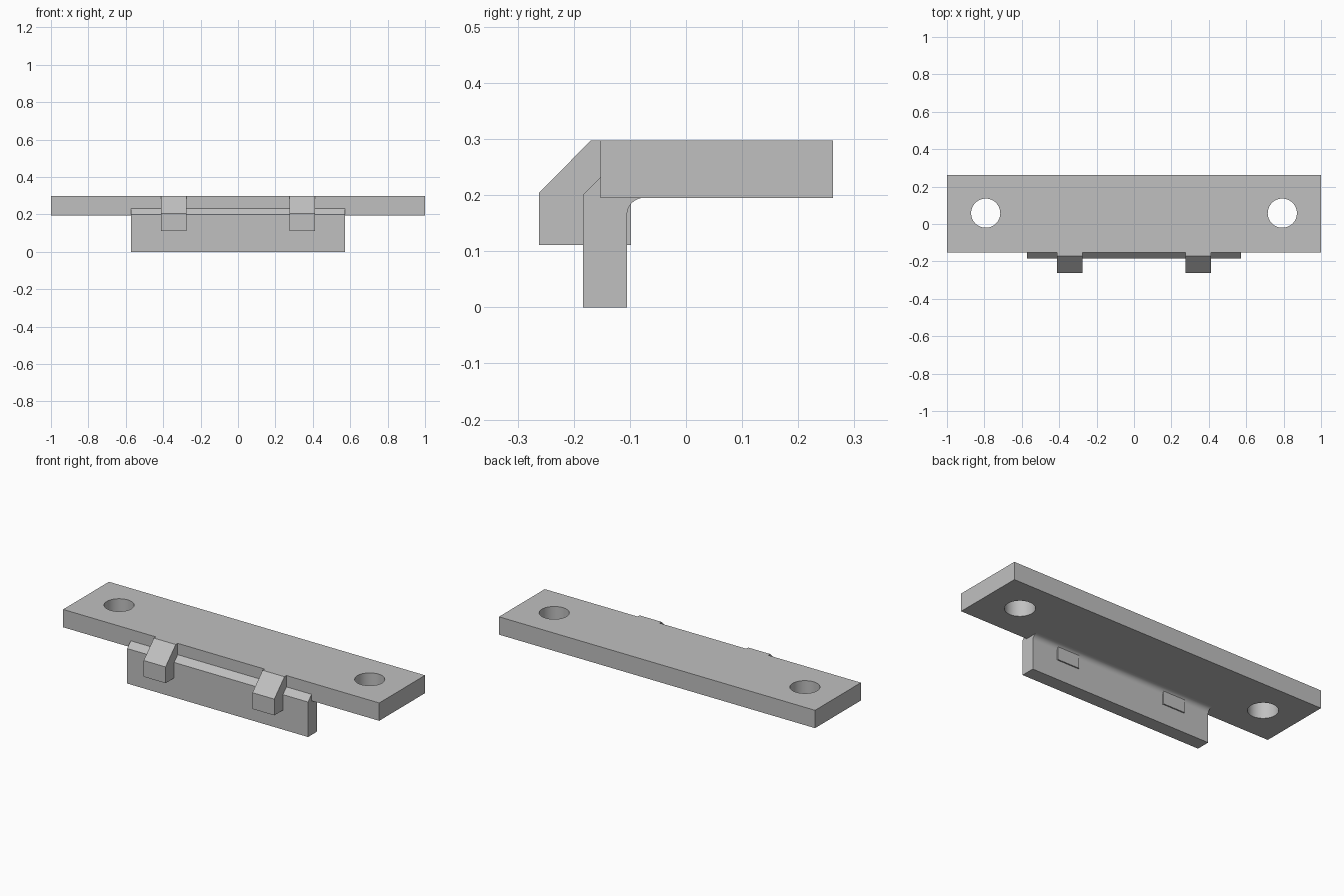
import bpy, bmesh, math

cube = bpy.data.objects.get("Cube")
if cube:
    bpy.data.objects.remove(cube)

# Single grey finish
grey = bpy.data.materials.new("plain grey")
grey.use_nodes = True
colour = (0.53, 0.53, 0.53, 1)
grey.diffuse_color = colour
grey.node_tree.nodes["Principled BSDF"].inputs["Base Color"].default_value = colour

# Shared levels: plate underside, plate top, plate front edge
LOW, TOP, EDGE = 0.195, 0.297, -0.152


def extrude_profile(name, points, x0, x1):
    """Extrude a (y, z) outline along x."""
    bm = bmesh.new()
    face = bm.faces.new([bm.verts.new((x0, y, z)) for y, z in points])
    out = bmesh.ops.extrude_face_region(bm, geom=[face])
    verts = [v for v in out["geom"] if isinstance(v, bmesh.types.BMVert)]
    bmesh.ops.translate(bm, verts=verts, vec=(x1 - x0, 0, 0))
    bmesh.ops.recalc_face_normals(bm, faces=bm.faces)
    mesh = bpy.data.meshes.new(name)
    bm.to_mesh(mesh)
    bm.free()
    mesh.materials.append(grey)
    obj = bpy.data.objects.new(name, mesh)
    bpy.context.collection.objects.link(obj)
    return obj


def smooth(obj):
    bpy.ops.object.select_all(action="DESELECT")
    obj.select_set(True)
    bpy.context.view_layer.objects.active = obj
    bpy.ops.object.shade_smooth_by_angle(angle=math.radians(30))


# Mounting plate with two screw holes
plate = extrude_profile(
    "mounting_plate", [(EDGE, LOW), (0.262, LOW), (0.262, TOP), (EDGE, TOP)], -1, 1)
for side in (-1, 1):
    bpy.ops.mesh.primitive_cylinder_add(
        vertices=64, radius=0.078, depth=0.5, location=(side * 0.793, 0.058, 0.25))
    cutter = bpy.context.object
    cutter.name = "hole_cutter"
    cutter.data.materials.append(grey)
    hole = plate.modifiers.new("screw_hole", "BOOLEAN")
    hole.operation = "DIFFERENCE"
    hole.solver = "EXACT"
    hole.object = cutter
    bpy.context.view_layer.objects.active = plate
    bpy.ops.object.modifier_apply(modifier=hole.name)
    bpy.data.objects.remove(cutter)
smooth(plate)

# Hanging flange: bevelled front lip, rounded fillet behind
BACK, R = -0.105, 0.03
fillet = [(BACK + R - R * math.cos(a), LOW - R + R * math.sin(a))
          for a in (math.pi / 2 * i / 10 for i in range(11))]
flange = extrude_profile(
    "flange", [(-0.184, 0), (BACK, 0), *fillet, (EDGE, LOW), (EDGE, 0.232), (-0.184, 0.2)],
    -0.572, 0.572)
smooth(flange)

# Two sloped lugs passing through the flange
lug_outline = [(-0.262, 0.111), (-0.098, 0.111), (-0.098, LOW), (EDGE, LOW),
               (EDGE, TOP), (-0.17, TOP), (-0.262, 0.204)]
for name, side in (("left_lug", 1), ("right_lug", -1)):
    extrude_profile(name, lug_outline, side * 0.275, side * 0.413)
